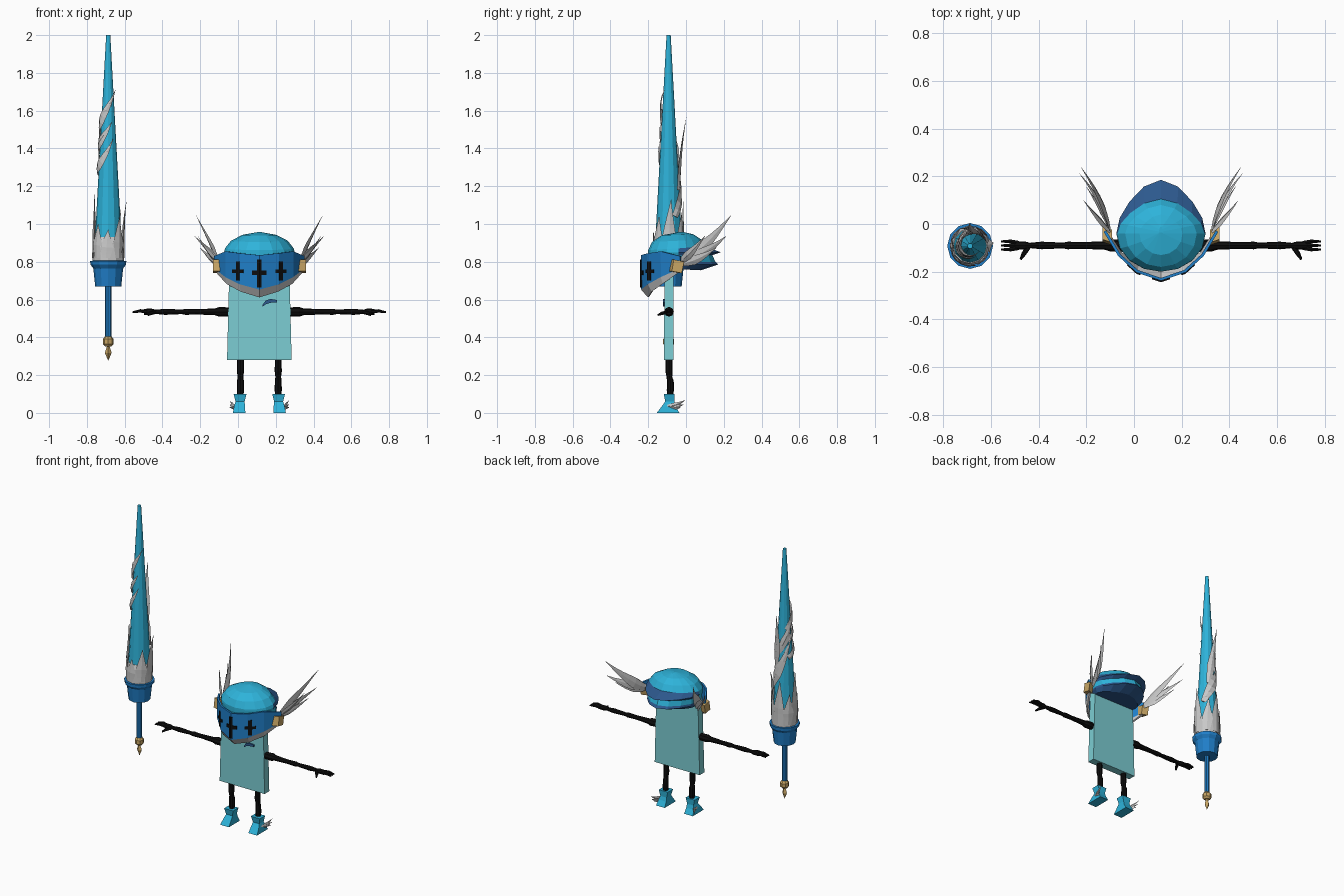
import bpy, bmesh, math
from mathutils import Vector

if "Cube" in bpy.data.objects:
    bpy.data.objects.remove(bpy.data.objects["Cube"])

def material(name, r, g, b):
    m = bpy.data.materials.new(name)
    m.diffuse_color = (r, g, b, 1)
    m.use_nodes = True
    m.node_tree.nodes["Principled BSDF"].inputs["Base Color"].default_value = m.diffuse_color
    return m

TEAL = material("teal", 0.027, 0.45, 0.70)
BLUE = material("blue", 0.014, 0.21, 0.58)
PALE = material("pale_teal", 0.20, 0.61, 0.65)
NAVY = material("navy", 0.026, 0.10, 0.27)
SILVER = material("silver", 0.58, 0.58, 0.58)
GOLD = material("gold", 0.58, 0.38, 0.13)
BLACK = material("black", 0.004, 0.004, 0.004)

CX = 0.113                      # centre line of the figure
LX, LY = -0.687, -0.092         # axis of the lance

def make(name, shells, mats, band=None, closed=True, thick=0):
    """Each shell is a list of rings joined by quads; band[i] picks the material of strip i."""
    bm = bmesh.new()
    for rings in shells:
        vs = [[bm.verts.new(p) for p in r] for r in rings]
        n = len(vs[0])
        for i in range(len(vs) - 1):
            for j in range(n if closed else n - 1):
                k = (j + 1) % n
                f = bm.faces.new((vs[i][j], vs[i][k], vs[i + 1][k], vs[i + 1][j]))
                if band:
                    f.material_index = band(i, f.calc_center_median())
        if closed:
            for i, r in ((0, vs[0]), (len(vs) - 2, vs[-1])):
                f = bm.faces.new(r)
                if band:
                    f.material_index = band(i, f.calc_center_median())
    bmesh.ops.recalc_face_normals(bm, faces=bm.faces)
    me = bpy.data.meshes.new(name)
    bm.to_mesh(me)
    bm.free()
    for m in mats:
        me.materials.append(m)
    ob = bpy.data.objects.new(name, me)
    bpy.context.collection.objects.link(ob)
    if thick:
        mod = ob.modifiers.new("thickness", 'SOLIDIFY')
        mod.thickness, mod.offset = thick, 0
    return ob

def tube(pts, radii, n=8):
    pts = [Vector(p) for p in pts]
    d = (pts[-1] - pts[0]).normalized()
    u = d.cross(Vector((0, 1, 0))).normalized()
    v = d.cross(u)
    ang = [2 * math.pi * j / n for j in range(n)]
    return [[p + r * (math.cos(a) * u + math.sin(a) * v) for a in ang] for p, r in zip(pts, radii)]

def lathe(profile, n=12):
    return tube([(LX, LY, z) for z, r in profile], [r for z, r in profile], n)

def blade(pts, normals, width, t=0.008):
    """Flat feather that swells and then tapers to a point."""
    pts, rings = [Vector(p) for p in pts], []
    last = len(pts) - 1
    for i, p in enumerate(pts):
        nrm = Vector(normals[i]).normalized()
        d = (pts[min(i + 1, last)] - pts[max(i - 1, 0)]).normalized()
        w = d.cross(nrm).normalized()
        s = i / last
        k = max(0.03, (0.55 + 1.2 * s) if s < 0.38 else (1 - s) / 0.62)
        rings.append([p + w * width * k, p + nrm * t * k, p - w * width * k, p - nrm * t * k])
    return rings

def bend(a, b, c, n=6):
    a, b, c = Vector(a), Vector(b), Vector(c)
    b = 2 * b - (a + c) / 2
    return [(1 - t) ** 2 * a + 2 * t * (1 - t) * b + t * t * c for t in [i / n for i in range(n + 1)]]

def rect(cx, hw, y0, y1, z):
    return [(cx - hw, y0, z), (cx + hw, y0, z), (cx + hw, y1, z), (cx - hw, y1, z)]

# Slab body
make("body", [[rect(CX, 0.171, -0.117, -0.065, 0.28), rect(CX, 0.158, -0.113, -0.065, 0.80)]], [PALE])

# Crooked mouth plate
mouth = [(0.13, 0.562, 0.572), (0.147, 0.575, 0.595), (0.172, 0.583, 0.603), (0.206, 0.585, 0.598)]
make("mouth", [[[(x, -0.119, a) for x, a, b in mouth], [(x, -0.119, b) for x, a, b in mouth]]],
     [NAVY], closed=False, thick=0.008)

# Helmet shell: half width, front y, back y, front z, back z
def helmet_ring(rx, yf, yb, zf, zb):
    ring, yc = [], -0.04
    for j in range(16):
        a = 2 * math.pi * j / 16
        s = math.sin(a)
        y = yc + (s * (0.75 + 0.25 * s ** 3) * (yb - yc) if s > 0 else s * (yc - yf))
        ring.append((CX + rx * math.cos(a), y, zf + (zb - zf) * (s + 1) / 2))
    return ring

helmet = [(0.01, -0.035, -0.01, 0.957, 0.957), (0.09, -0.13, 0.04, 0.94, 0.945),
          (0.15, -0.18, 0.08, 0.905, 0.918), (0.182, -0.2, 0.105, 0.862, 0.88),
          (0.187, -0.2, 0.185, 0.85, 0.85), (0.18, -0.2, 0.14, 0.83, 0.835),
          (0.178, -0.19, 0.155, 0.80, 0.80), (0.176, -0.19, 0.17, 0.79, 0.785),
          (0.16, -0.17, 0.08, 0.77, 0.755)]
make("helmet", [[helmet_ring(*h) for h in helmet]], [TEAL, NAVY],
     lambda i, c: 1 if i >= 6 or (i in (3, 4) and c.y > -0.02) else 0)

# Visor: a folded sheet with a silver lower trim
PLAN = [(0, -0.232), (0.10, -0.198), (0.175, -0.13), (0.235, -0.03)]
TOP, LOW, TRIM = (0.835, 0.845, 0.855, 0.83), (0.655, 0.682, 0.72, 0.765), (0.615, 0.645, 0.685, 0.75)

def visor_row(zs, back=0.0, shrink=1.0):
    half = [(dx * shrink, y + back * (1 - dx / 0.24), z) for (dx, y), z in zip(PLAN, zs)]
    return [(CX - x, y, z) for x, y, z in reversed(half[1:])] + [(CX + x, y, z) for x, y, z in half]

make("visor", [[visor_row(TOP), visor_row(LOW), visor_row(TRIM, 0.035, 0.97)]], [BLUE, SILVER],
     lambda i, c: i, closed=False, thick=0.012)

# Cross-shaped eye slots that follow the visor
def visor_y(x):
    d = abs(x - CX)
    for (d0, y0), (d1, y1) in zip(PLAN, PLAN[1:]):
        if d <= d1:
            return y0 + (y1 - y0) * (d - d0) / (d1 - d0)

def slot(x, w, z0, z1):
    xs = sorted([x - w, x + w] + [b for b in (CX - 0.10, CX, CX + 0.10) if x - w < b < x + w])
    return [[(p, visor_y(p) - 0.008, z) for p in xs] for z in (z0, z1)]

for name, x, w, t, z0, z1, za in (("centre", CX, 0.037, 0.011, 0.665, 0.812, 0.742),
                                  ("right", CX - 0.113, 0.028, 0.009, 0.70, 0.802, 0.75),
                                  ("left", CX + 0.113, 0.028, 0.009, 0.70, 0.802, 0.75)):
    make("eye_slot_" + name, [slot(x, t, z0, z1), slot(x, w, za - t, za + t)], [BLACK], closed=False, thick=0.008)

# Paired parts
for s, side in ((-1, "right"), (1, "left")):
    def P(dx, y, z):
        return (CX + s * dx, y, z)

    # Gold hinge block
    make("hinge_" + side, [[[P(dx, y + o, z) for y, z in ((-0.083, 0.75), (-0.03, 0.74), (-0.018, 0.80), (-0.072, 0.812))]
                            for dx, o in ((0.205, -0.006), (0.246, 0.008))]], [GOLD])

    # Helmet wing
    nrm = [(0.96 * s, -0.24, -0.22)] * 7
    wing = [((0.215, -0.02, 0.80), (0.255, 0.10, 0.89), (0.335, 0.238, 1.045), 0.036),
            ((0.215, -0.02, 0.80), (0.265, 0.10, 0.855), (0.342, 0.212, 0.935), 0.030),
            ((0.215, -0.02, 0.79), (0.26, 0.07, 0.82), (0.315, 0.16, 0.875), 0.026),
            ((0.215, -0.03, 0.80), (0.27, 0.03, 0.855), (0.325, 0.10, 0.935), 0.024)]
    make("helmet_wing_" + side, [blade(bend(P(*a), P(*b), P(*c)), nrm, w) for a, b, c, w in wing], [SILVER])

    # Arm and hand
    arm = [(0.155, 0.023), (0.21, 0.026), (0.235, 0.018), (0.33, 0.014), (0.39, 0.016), (0.41, 0.012),
           (0.50, 0.016), (0.55, 0.011), (0.57, 0.017), (0.61, 0.016)]
    shells = [tube([P(dx, -0.09, 0.535) for dx, r in arm], [r for dx, r in arm])]
    for y in (-0.073, -0.09, -0.107):
        shells.append(tube([P(0.595, -0.09 + (y + 0.09) * 0.6, 0.535), P(0.63, y, 0.54), P(0.67, y, 0.533)],
                           [0.010, 0.009, 0.005], 6))
    shells.append(tube([P(0.555, -0.095, 0.533), P(0.575, -0.125, 0.528), P(0.588, -0.148, 0.518)],
                       [0.011, 0.010, 0.005], 6))
    make("arm_" + side, shells, [BLACK])

    # Leg
    make("leg_" + side, [tube([P(0.10, -0.09, 0.30), P(0.10, -0.09, 0.22), P(0.10, -0.088, 0.19), P(0.10, -0.083, 0.17),
                               P(0.10, -0.083, 0.12), P(0.10, -0.085, 0.06)], [0.017, 0.019, 0.015, 0.018, 0.019, 0.013])],
         [BLACK])

    # Flared boot
    cx = CX + s * 0.102
    make("boot_" + side, [[rect(cx, 0.034, -0.118, -0.06, 0.10), rect(cx, 0.024, -0.11, -0.062, 0.06),
                           rect(cx + s * 0.003, 0.029, -0.128, -0.055, 0.035),
                           rect(cx + s * 0.005, 0.033, -0.155, -0.035, 0.0)]], [TEAL])

    # Little boot wing
    make("boot_wing_" + side, [blade(bend(P(0.130, -0.10, 0.035), P(0.142, -0.05, m), P(0.158, y, z)), nrm, 0.014, 0.006)
                               for m, y, z in ((0.045, -0.005, 0.068), (0.036, -0.012, 0.045), (0.03, -0.03, 0.028))],
         [SILVER])

# Lance
def cone_r(z):
    return 0.077 + (0.011 - 0.077) * (z - 0.80) / 1.2

make("lance_cone", [lathe([(0.79, 0.077), (1.2, cone_r(1.2)), (1.6, cone_r(1.6)), (2.0, 0.011)])], [TEAL])
make("lance_guard", [lathe([(0.67, 0.069), (0.765, 0.079), (0.785, 0.094), (0.805, 0.096), (0.806, 0.07)])], [BLUE])
make("lance_grip", [lathe([(0.38, 0.017), (0.68, 0.017)], 8)], [BLUE])
make("lance_pommel", [lathe([(0.352, 0.017), (0.365, 0.029), (0.39, 0.029), (0.404, 0.018)], 8),
                      lathe([(0.278, 0.001), (0.318, 0.018), (0.355, 0.006)], 4)], [GOLD])

# Silver flame collar and feathers winding up the lance
def on_cone(keys, width, flare=0.0):
    pts, normals = [], []
    path = bend(*[(a, z, 0) for a, z in keys], n=8)
    for i, (a, z, _) in enumerate(path):
        c, sn = math.cos(math.radians(a)), math.sin(math.radians(a))
        r = cone_r(z) + 0.005 + flare * (i / 8) ** 2
        pts.append((LX + r * c, LY + r * sn, z))
        normals.append((c, sn, 0.05))
    return blade(pts, normals, width)

collar = [lathe([(0.80, 0.083), (0.90, 0.082), (0.93, 0.073)])]
for a, top, fl in ((0, 1.13, 0.035), (50, 1.06, 0.015), (95, 1.12, 0.015), (140, 1.03, 0.012),
                   (180, 1.18, 0.012), (222, 1.0, 0.012), (262, 0.97, 0.008), (312, 1.04, 0.01)):
    collar.append(on_cone([(a, 0.82), (a + 3, (0.82 + top) / 2), (a + 8, top)], 0.036, fl))
make("lance_collar", collar, [SILVER])

make("lance_feathers", [on_cone(k, w, f) for k, w, f in (
    ([(150, 1.27), (225, 1.33), (300, 1.45)], 0.028, 0.004),
    ([(150, 1.38), (225, 1.45), (295, 1.54)], 0.026, 0.004),
    ([(140, 1.46), (230, 1.57), (330, 1.71)], 0.028, 0.012),
    ([(30, 1.04), (95, 1.20), (180, 1.42)], 0.034, 0.004),
    ([(60, 1.18), (80, 1.36), (92, 1.57)], 0.028, 0.055),
    ([(80, 1.30), (140, 1.42), (200, 1.58)], 0.026, 0.006))], [SILVER])
